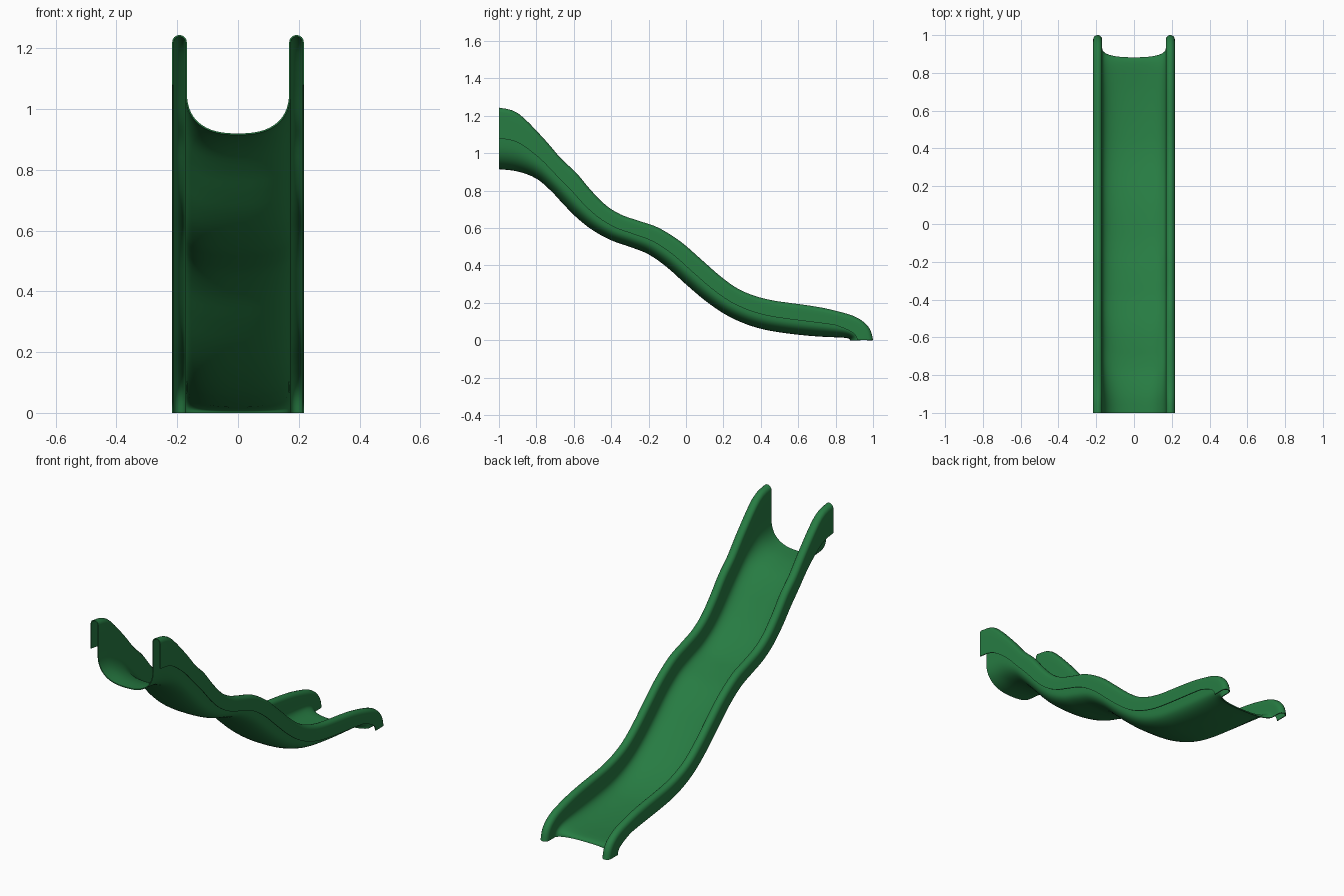
import bpy, bmesh, math
from mathutils import Vector

if "Cube" in bpy.data.objects:
    bpy.data.objects.remove(bpy.data.objects["Cube"])

# Stations along the slide: bed centre (y, z) paired with rail crest (y, z)
STATIONS = [
    (-1, .917, -1, 1.241), (-.9, .905, -.9, 1.212), (-.8, .867, -.77, 1.085),
    (-.72, .80, -.67, .97), (-.65, .725, -.59, .895), (-.58, .655, -.51, .80),
    (-.5, .592, -.43, .72), (-.4, .537, -.35, .67), (-.3, .502, -.26, .638),
    (-.2, .462, -.15, .60), (-.1, .392, -.03, .525), (0, .302, .08, .43),
    (.1, .217, .18, .342), (.2, .147, .27, .277), (.3, .097, .36, .237),
    (.4, .064, .45, .213), (.5, .045, .54, .199), (.6, .032, .63, .187),
    (.7, .023, .73, .171), (.78, .019, .82, .15), (.83, .017, .90, .125),
    (.86, .014, .955, .09), (.876, .008, .985, .05), (.88, 0, .998, 0),
]
STEPS = 4
CAP = .0215          # rail crest radius
WALL_X = .171        # inner wall
OUT_X = WALL_X + 2 * CAP


def smooth(points):
    """Catmull-Rom through the stations."""
    p = [Vector(q) for q in points]
    p = [p[0]] + p + [p[-1]]
    out = []
    for i in range(1, len(p) - 2):
        a, b, c, d = p[i - 1:i + 3]
        for k in range(STEPS):
            t = k / STEPS
            out.append(.5 * (2 * b + (c - a) * t + (2 * a - 5 * b + 4 * c - d) * t * t
                             + (3 * b - a - 3 * c + d) * t ** 3))
    return out + [p[-1]]


def half_section(height, lip):
    """(x, height above bed) from the bed centre to the outer lip edge."""
    bend = .45 * height
    pts = []
    for i in range(15):                       # rounded trough
        a = i / 14 * math.pi / 2
        pts.append((WALL_X * math.sin(a) ** .8, bend * (1 - max(0, math.cos(a)) ** .8)))
    top = height - CAP
    for k in (.33, .67):
        pts.append((WALL_X, bend + (top - bend) * k))
    for i in range(9):                        # rounded rail crest
        a = math.pi * (1 - i / 8)
        pts.append((WALL_X + CAP + CAP * math.cos(a), top + CAP * math.sin(a)))
    for k in (.33, .67, 1):                   # outer lip
        pts.append((OUT_X, top + (lip * height - top) * k))
    return pts


# Slide: one sheet swept down the stations
bm = bmesh.new()
rows = []
path = smooth(STATIONS)
for s in path:
    bed, crest = Vector((0, s[0], s[1])), Vector((0, s[2], s[3]))
    up = crest - bed
    height = up.length
    up.normalize()
    lip = .5 - .03 * min(1, max(0, s[0] + 1)) - .17 * max(0, (s[0] - .78) / .1)
    half = half_section(height, lip)
    full = [(-x, h) for x, h in reversed(half[1:])] + half
    rows.append([bm.verts.new(bed + up * h + Vector((x, 0, 0))) for x, h in full])
for r0, r1 in zip(rows, rows[1:]):
    for j in range(len(r0) - 1):
        bm.faces.new((r0[j], r0[j + 1], r1[j + 1], r1[j]))
bmesh.ops.recalc_face_normals(bm, faces=bm.faces)
mesh = bpy.data.meshes.new("slide_chute")
bm.to_mesh(mesh)
bm.free()
slide = bpy.data.objects.new("slide_chute", mesh)
bpy.context.collection.objects.link(slide)

# Thin plastic wall
shell = slide.modifiers.new("wall_thickness", 'SOLIDIFY')
shell.thickness = .005
shell.offset = 0

green = bpy.data.materials.new("green_plastic")
green.diffuse_color = (.02, .20, .055, 1)
green.use_nodes = True
green.node_tree.nodes["Principled BSDF"].inputs["Base Color"].default_value = green.diffuse_color
mesh.materials.append(green)

bpy.context.view_layer.objects.active = slide
slide.select_set(True)
bpy.ops.object.modifier_apply(modifier="wall_thickness")
bpy.ops.object.shade_smooth_by_angle(angle=math.radians(40))
